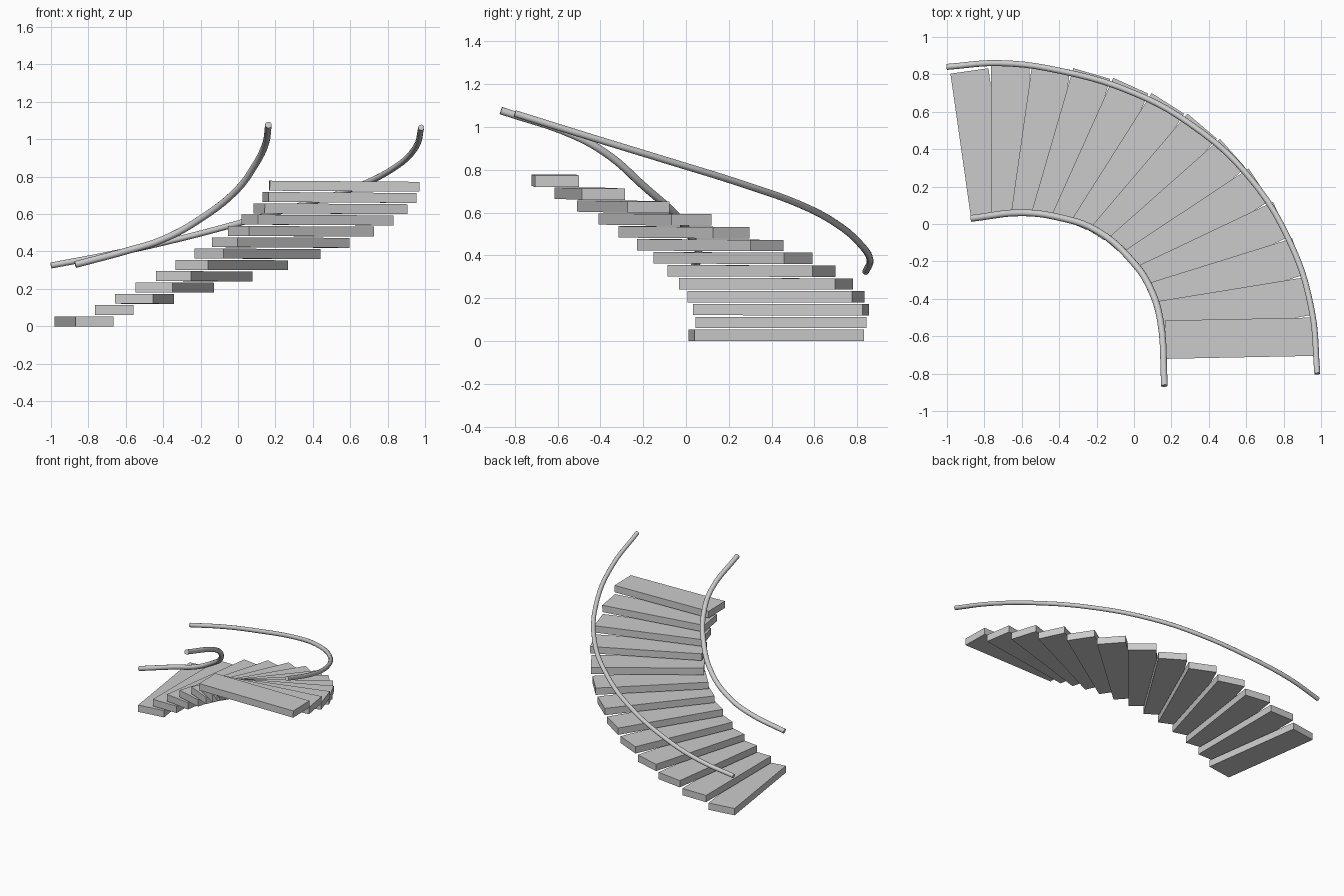
import bpy
from math import radians, sin, cos
from mathutils import Matrix, Vector

if "Cube" in bpy.data.objects:
    bpy.data.objects.remove(bpy.data.objects["Cube"])

STEPS, TURN = 13, radians(8.08)
CENTRE, RADIUS = Vector((-0.585, -0.71, 0)), 1.157
TREAD = (0.205, 0.80, 0.053)
RISE = 0.0602


# Curved flight of identical plank treads, fanned around one centre
def add_tread(k):
    place = radians(11.9) - TURN * k      # position on the arc, from +y
    yaw = radians(8.1) - TURN * k         # plank direction
    loc = CENTRE + Vector((-sin(place) * RADIUS, cos(place) * RADIUS,
                           TREAD[2] / 2 + RISE * k))
    bpy.ops.mesh.primitive_cube_add(size=1)
    ob = bpy.context.object
    ob.name = f"tread_{k + 1:02d}"
    ob.matrix_world = (Matrix.Translation(loc) @ Matrix.Rotation(yaw, 4, 'Z')
                       @ Matrix.Rotation(radians(-0.035 * k), 4, 'X')
                       @ Matrix.Diagonal((*TREAD, 1)))


# Round handrail swept along a smooth path
def add_rail(name, points, radius):
    cu = bpy.data.curves.new(name, 'CURVE')
    cu.dimensions = '3D'
    cu.bevel_depth = radius
    cu.bevel_resolution = 4
    cu.resolution_u = 5
    cu.use_fill_caps = True
    sp = cu.splines.new('BEZIER')
    sp.bezier_points.add(len(points) - 1)
    for bp, co in zip(sp.bezier_points, points):
        bp.co = co
        bp.handle_left_type = bp.handle_right_type = 'AUTO'
    ob = bpy.data.objects.new(name, cu)
    bpy.context.collection.objects.link(ob)
    bpy.ops.object.select_all(action='DESELECT')
    ob.select_set(True)
    bpy.context.view_layer.objects.active = ob
    bpy.ops.object.convert(target='MESH')
    bpy.ops.object.shade_smooth_by_angle(angle=radians(40))


for k in range(STEPS):
    add_tread(k)

add_rail("outer_handrail", [
    (-1.0, 0.84, 0.325), (-0.72, 0.86, 0.378), (-0.4, 0.82, 0.447),
    (0.0, 0.70, 0.55), (0.3, 0.535, 0.637), (0.6, 0.27, 0.732),
    (0.84, -0.11, 0.85), (0.95, -0.46, 0.957), (0.98, -0.80, 1.063)], 0.016)

add_rail("inner_handrail", [
    (-0.87, 0.03, 0.33), (-0.6, 0.06, 0.402), (-0.4, 0.035, 0.465),
    (-0.2, -0.035, 0.575), (0.0, -0.21, 0.735), (0.09, -0.35, 0.86),
    (0.14, -0.51, 0.955), (0.163, -0.865, 1.077)], 0.018)
